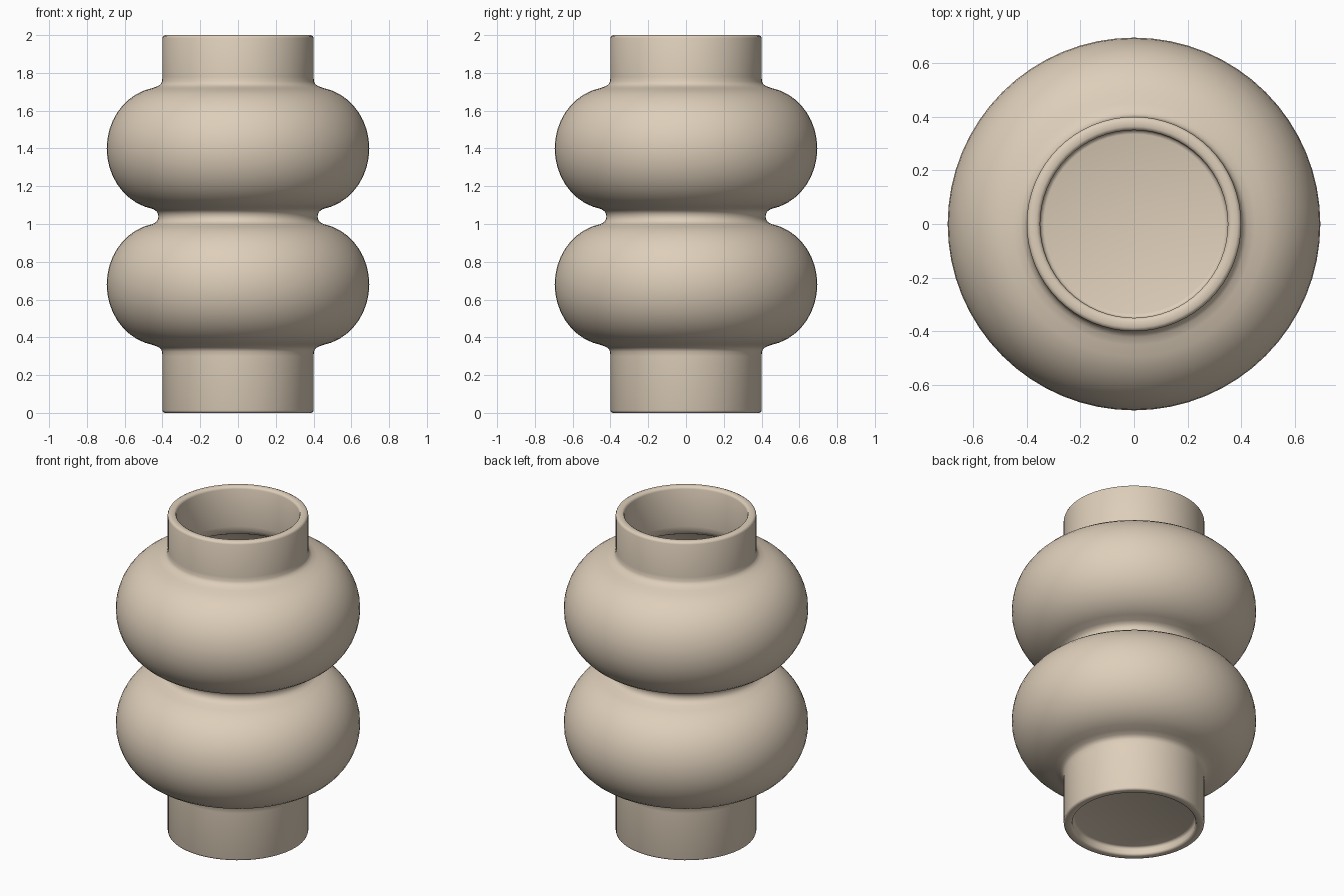
import bpy, bmesh, math

if "Cube" in bpy.data.objects:
    bpy.data.objects.remove(bpy.data.objects["Cube"])

SEGMENTS = 64
BULB_HEIGHTS = (0.68, 1.40)


def bulge(zc, a, b, steps=18, limit=80):
    """Half-ellipse arc in (radius, z), from bottom to top."""
    out = []
    for i in range(steps + 1):
        t = math.radians(-limit + 2 * limit * i / steps)
        out.append((0.40 + a * math.cos(t), zc + b * math.sin(t)))
    return out


low, high = BULB_HEIGHTS

# underside recess and foot
profile = [(0, 0.05), (0.335, 0.05), (0.346, 0.046), (0.35, 0.035),
           (0.35, 0.013), (0.354, 0.004), (0.363, 0.0),
           (0.388, 0.0), (0.397, 0.004), (0.40, 0.013), (0.40, 0.30),
           (0.402, 0.325), (0.408, 0.338), (0.422, 0.349)]
# outer wall: two bulbs with a pinched waist
profile += bulge(low, 0.295, 0.325)
profile += [(0.432, 1.012), (0.424, 1.025), (0.421, 1.04), (0.424, 1.055), (0.432, 1.068)]
profile += bulge(high, 0.295, 0.325)
# neck and rounded rim
profile += [(0.422, 1.731), (0.408, 1.742), (0.402, 1.755), (0.40, 1.78),
            (0.40, 1.985), (0.396, 1.995), (0.386, 2.0),
            (0.364, 2.0), (0.354, 1.995), (0.35, 1.985),
            (0.35, 1.75), (0.354, 1.72), (0.37, 1.695), (0.40, 1.68)]
# inner wall, back down to the floor
profile += bulge(high, 0.245, 0.275)[::-1]
profile += [(0.40, 1.112), (0.378, 1.08), (0.371, 1.04), (0.378, 1.0), (0.40, 0.968)]
profile += bulge(low, 0.245, 0.275)[::-1]
profile += [(0.40, 0.40), (0.37, 0.385), (0.354, 0.36), (0.35, 0.33),
            (0.35, 0.115), (0.346, 0.104), (0.335, 0.10), (0, 0.10)]

# spin the profile into a vase
bm = bmesh.new()
verts = [bm.verts.new((r, 0, z)) for r, z in profile]
edges = [bm.edges.new(pair) for pair in zip(verts, verts[1:])]
bmesh.ops.spin(bm, geom=verts + edges, cent=(0, 0, 0), axis=(0, 0, 1),
               angle=2 * math.pi, steps=SEGMENTS, use_merge=True)
bmesh.ops.remove_doubles(bm, verts=bm.verts, dist=1e-5)
bmesh.ops.recalc_face_normals(bm, faces=bm.faces)
mesh = bpy.data.meshes.new("vase")
bm.to_mesh(mesh)
bm.free()
vase = bpy.data.objects.new("vase", mesh)
bpy.context.collection.objects.link(vase)

# warm beige clay
clay = bpy.data.materials.new("beige clay")
clay.diffuse_color = (0.73, 0.62, 0.49, 1)
clay.use_nodes = True
clay.node_tree.nodes["Principled BSDF"].inputs["Base Color"].default_value = clay.diffuse_color
mesh.materials.append(clay)

# smooth shading
bpy.context.view_layer.objects.active = vase
vase.select_set(True)
bpy.ops.object.shade_smooth_by_angle(angle=math.radians(60))
